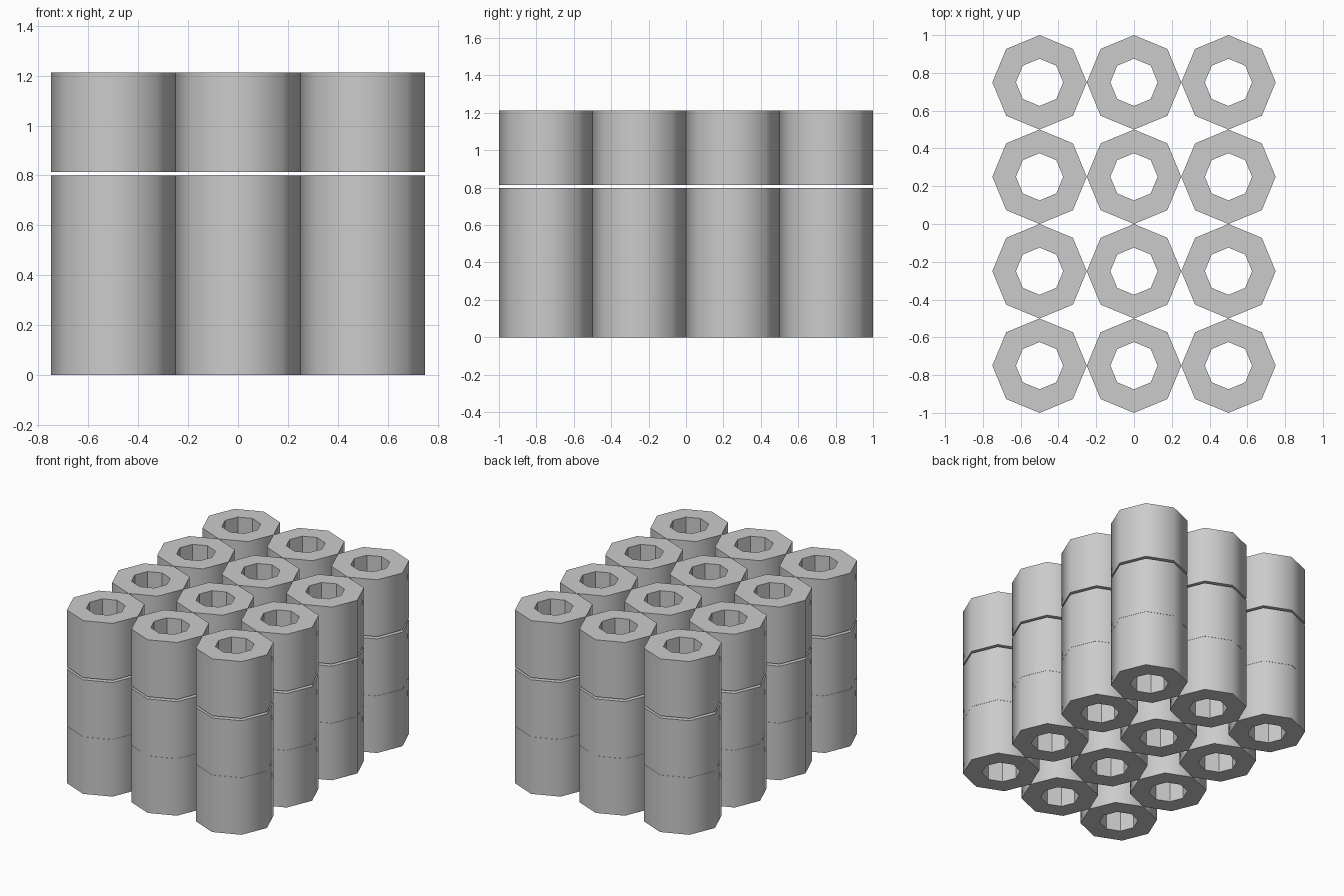
import bpy, bmesh, math

cube = bpy.data.objects.get("Cube")
if cube:
    bpy.data.objects.remove(cube, do_unlink=True)

SIDES = 8
OUTER, INNER, HEIGHT = 0.25, 0.125, 0.399
PITCH = 0.5
LAYERS = {"bottom": 0.0, "middle": 0.4, "top": 0.8145}

grey = bpy.data.materials.new("plain grey")
grey.use_nodes = True
colour = (0.6, 0.6, 0.6, 1)
grey.diffuse_color = colour
grey.node_tree.nodes["Principled BSDF"].inputs["Base Color"].default_value = colour


def tube_mesh():
    """Octagonal tube with a smooth outer wall and a faceted bore."""
    bm = bmesh.new()

    def ring(radius, z):
        angles = [math.tau * i / SIDES for i in range(SIDES)]
        return [bm.verts.new((radius * math.cos(a), radius * math.sin(a), z)) for a in angles]

    rings = [ring(OUTER, 0), ring(OUTER, HEIGHT), ring(INNER, HEIGHT), ring(INNER, 0)]
    for k, lower in enumerate(rings):
        upper = rings[(k + 1) % len(rings)]
        for i in range(SIDES):
            j = (i + 1) % SIDES
            face = bm.faces.new((lower[i], lower[j], upper[j], upper[i]))
            face.smooth = k == 0
    # Crisp rims between the walls and the end faces
    for edge in bm.edges:
        edge.smooth = all(f.smooth for f in edge.link_faces)
    bm.normal_update()
    mesh = bpy.data.meshes.new("tube")
    bm.to_mesh(mesh)
    bm.free()
    mesh.materials.append(grey)
    return mesh


# Three layers of tubes in a three by four grid
mesh = tube_mesh()
for layer, z in LAYERS.items():
    for column in range(3):
        for row in range(4):
            tube = bpy.data.objects.new(f"{layer}_tube_{column + 1}_{row + 1}", mesh)
            tube.location = ((column - 1) * PITCH, (row - 1.5) * PITCH, z)
            bpy.context.collection.objects.link(tube)
